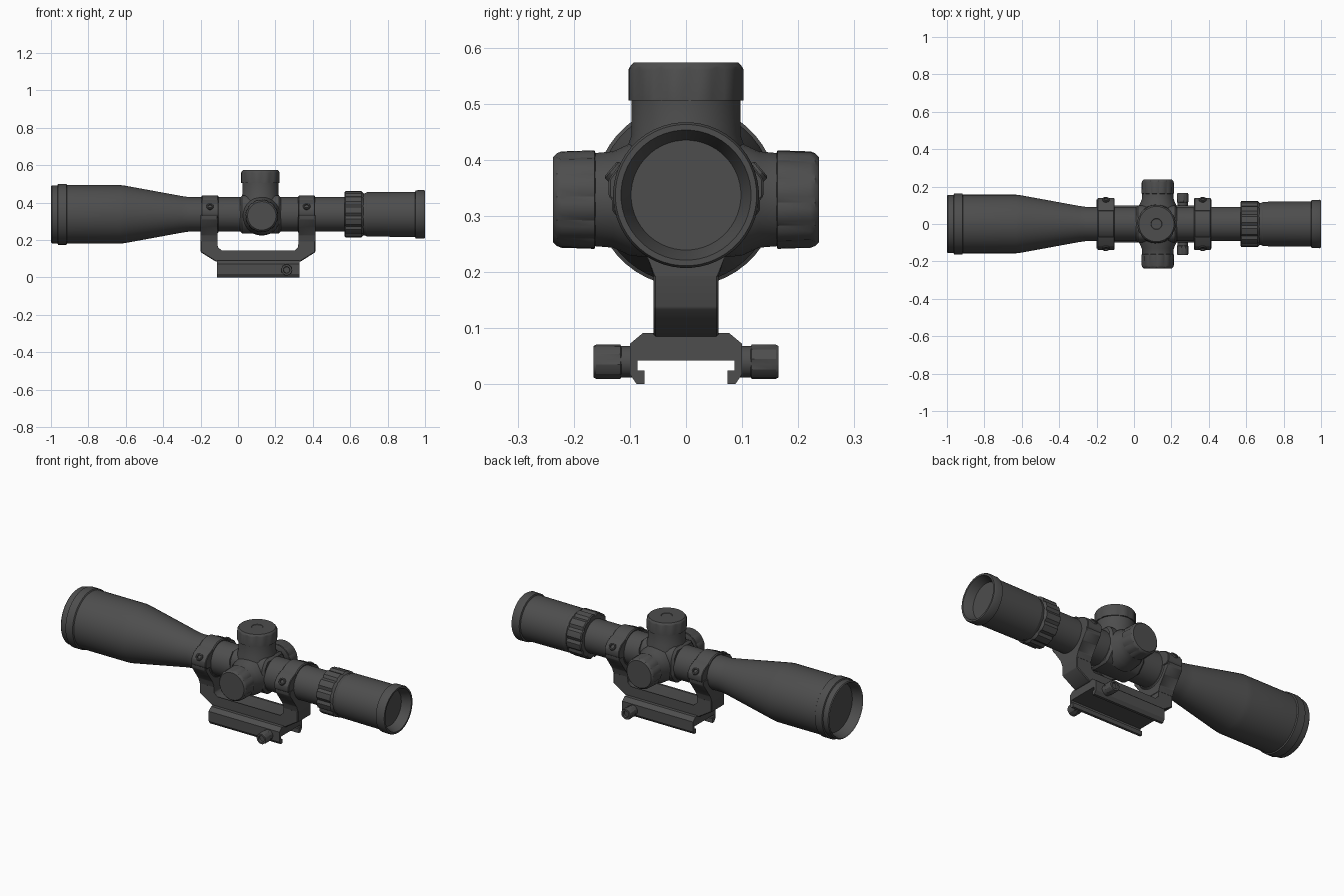
import bpy, bmesh, math
from mathutils import Matrix, Vector

if "Cube" in bpy.data.objects:
    bpy.data.objects.remove(bpy.data.objects["Cube"])

metal = bpy.data.materials.new("dark_grey")
metal.use_nodes = True
metal.diffuse_color = (0.075, 0.075, 0.075, 1)
metal.node_tree.nodes["Principled BSDF"].inputs["Base Color"].default_value = (0.075, 0.075, 0.075, 1)

AXIS_Z = 0.337
TURRET_X = 0.12
ALONG_X = Matrix.Translation((0, 0, AXIS_Z)) @ Matrix.Rotation(math.pi / 2, 4, "Y")


def finish(bm, name, angle=30):
    bmesh.ops.remove_doubles(bm, verts=bm.verts, dist=1e-5)
    bmesh.ops.recalc_face_normals(bm, faces=bm.faces)
    mesh = bpy.data.meshes.new(name)
    bm.to_mesh(mesh)
    bm.free()
    mesh.materials.append(metal)
    ob = bpy.data.objects.new(name, mesh)
    bpy.context.collection.objects.link(ob)
    bpy.ops.object.select_all(action="DESELECT")
    ob.select_set(True)
    bpy.context.view_layer.objects.active = ob
    bpy.ops.object.shade_smooth_by_angle(angle=math.radians(angle))
    return ob


def lathe(name, profile, matrix, segs=40, flutes=(), depth=0.006):
    """Spin (position, radius) pairs; rows listed in flutes get grooves."""
    bm = bmesh.new()
    rows = []
    for i, (pos, rad) in enumerate(profile):
        row = []
        for k in range(segs):
            r = rad - (depth if i in flutes and k % 4 == 0 else 0)
            a = 2 * math.pi * (k + 0.5) / segs
            row.append(bm.verts.new(matrix @ Vector((r * math.cos(a), r * math.sin(a), pos))))
        rows.append(row)
    for low, high in zip(rows, rows[1:]):
        for k in range(segs):
            n = (k + 1) % segs
            bm.faces.new((low[k], low[n], high[n], high[k]))
    bm.faces.new(rows[0])
    bm.faces.new(rows[-1])
    return finish(bm, name)


def extrude(name, outline, start, end, place, bevel=0.0):
    """Extrude a 2D outline; place(u, v, w) maps it to space."""
    bm = bmesh.new()
    a = [bm.verts.new(place(u, v, start)) for u, v in outline]
    b = [bm.verts.new(place(u, v, end)) for u, v in outline]
    bm.faces.new(a)
    bm.faces.new(b)
    for k in range(len(a)):
        n = (k + 1) % len(a)
        bm.faces.new((a[k], a[n], b[n], b[k]))
    if bevel:
        bmesh.ops.bevel(bm, geom=bm.edges[:], offset=bevel, segments=1, affect="EDGES")
    return finish(bm, name)


def section(u, v, w):      # outline in y-z, extruded along x
    return Vector((w, u, v))


def side(u, v, w):         # outline in x-z, extruded along y
    return Vector((u, w, v))


# Main tube with the objective bell and its recessed front lens
lathe("objective_and_tube", [
    (-0.945, 0.02), (-0.945, 0.132), (-0.995, 0.145), (-1.0, 0.15), (-0.995, 0.155),
    (-0.965, 0.156), (-0.962, 0.163), (-0.918, 0.163), (-0.914, 0.157),
    (-0.63, 0.157), (-0.6, 0.153), (-0.3, 0.098), (-0.26, 0.092), (0.6, 0.092)], ALONG_X, 48)

# Eyepiece with its recessed rear lens
lathe("eyepiece", [
    (0.64, 0.09), (0.64, 0.112), (0.68, 0.113), (0.69, 0.119), (0.947, 0.121), (0.95, 0.129),
    (0.992, 0.13), (1.0, 0.126), (1.0, 0.116), (0.975, 0.106), (0.95, 0.098), (0.95, 0.02)],
    ALONG_X, 48)

# Fluted power ring
lathe("power_ring", [(0.57, 0.09), (0.57, 0.118), (0.575, 0.124), (0.66, 0.124), (0.672, 0.112)],
      ALONG_X, 48, flutes=(1, 2, 3), depth=0.009)

# Turret housing around the tube
extrude("turret_housing", [(-0.1, 0.29), (-0.055, 0.236), (0.055, 0.236), (0.1, 0.29),
                           (0.1, 0.395), (0.07, 0.438), (-0.07, 0.438), (-0.1, 0.395)],
        0.01, 0.23, section, 0.012)

# Elevation turret
up = Matrix.Translation((TURRET_X, 0, 0))
lathe("elevation_neck", [(0.36, 0.105), (0.425, 0.104), (0.445, 0.097), (0.51, 0.097)], up)
lathe("elevation_cap", [(0.505, 0.09), (0.506, 0.103), (0.56, 0.103), (0.566, 0.1), (0.573, 0.094),
                        (0.573, 0.03), (0.571, 0.028)], up, 48, flutes=(1, 2), depth=0.004)

# Side turrets
for s, name in ((-1, "front"), (1, "back")):
    out = Matrix.Translation((TURRET_X + 0.007, 0, 0.329)) @ Matrix.Rotation(-s * math.pi / 2, 4, "X")
    lathe(name + "_turret_neck", [(0.05, 0.105), (0.1, 0.1), (0.13, 0.086), (0.165, 0.083)], out)
    lathe(name + "_turret_cap", [(0.16, 0.078), (0.163, 0.088), (0.222, 0.086), (0.23, 0.083),
                                 (0.237, 0.076)], out, 48, flutes=(1, 2), depth=0.004)

# Clamp rings with ears and screws
for x, name in ((-0.15, "objective_end"), (0.367, "eyepiece_end")):
    ring = Matrix.Translation((x, 0, 0)) @ ALONG_X
    lathe(name + "_ring", [(-0.045, 0.085), (-0.045, 0.097), (-0.04, 0.102), (0.04, 0.102),
                           (0.045, 0.097), (0.045, 0.085)], ring)
    for s, where in ((-1, "front"), (1, "back")):
        extrude(f"{name}_{where}_ear", [(s * u, v) for u, v in (
            (0.07, 0.32), (0.125, 0.32), (0.138, 0.335), (0.138, 0.365), (0.118, 0.392), (0.07, 0.415))],
            x - 0.045, x + 0.045, section, 0.003)
        tilt = Matrix.Translation((x, s * 0.122, 0.373)) @ Matrix.Rotation(-s * math.radians(50), 4, "X")
        lathe(f"{name}_{where}_screw", [(-0.01, 0.02), (0.013, 0.02), (0.016, 0.017), (0.016, 0.011),
                                        (0.007, 0.01)], tilt, 12)

# Ring cradles: flare from the leg up to the ears
for x, name in ((-0.155, "objective_end"), (0.369, "eyepiece_end")):
    half = [(0.058, 0.19), (0.065, 0.225), (0.1, 0.27), (0.132, 0.31), (0.132, 0.335)]
    extrude(name + "_cradle", half + [(-u, v) for u, v in reversed(half)],
            x - 0.045, x + 0.045, section, 0.003)

# Cantilever frame: two legs and a bridge
extrude("mount_frame", [(-0.2, 0.26), (-0.2, 0.135), (-0.12, 0.085), (0.335, 0.085), (0.414, 0.135),
                        (0.414, 0.26), (0.325, 0.26), (0.325, 0.16), (0.305, 0.141),
                        (-0.09, 0.141), (-0.112, 0.16), (-0.112, 0.26)],
        -0.058, 0.058, side, 0.004)

# Rail clamp: channel open at the bottom
half = [(0.077, 0.091), (0.1, 0.072), (0.1, 0.018), (0.088, 0.0), (0.074, 0.0),
        (0.074, 0.024), (0.086, 0.024), (0.086, 0.042)]
extrude("rail_clamp", half + [(-u, v) for u, v in reversed(half)], -0.113, 0.328, section)

# Cross bolt ends
for s, name in ((-1, "front"), (1, "back")):
    out = Matrix.Translation((0.26, s * 0.005, 0.04)) @ Matrix.Rotation(-s * math.pi / 2, 4, "X")
    lathe(name + "_bolt_collar", [(0.088, 0.026), (0.088, 0.028), (0.112, 0.028), (0.112, 0.024)], out, 20)
    lathe(name + "_bolt_knob", [(0.108, 0.024), (0.112, 0.031), (0.155, 0.031), (0.16, 0.028),
                                (0.16, 0.018), (0.15, 0.016)], out, 20, flutes=(1, 2), depth=0.003)
